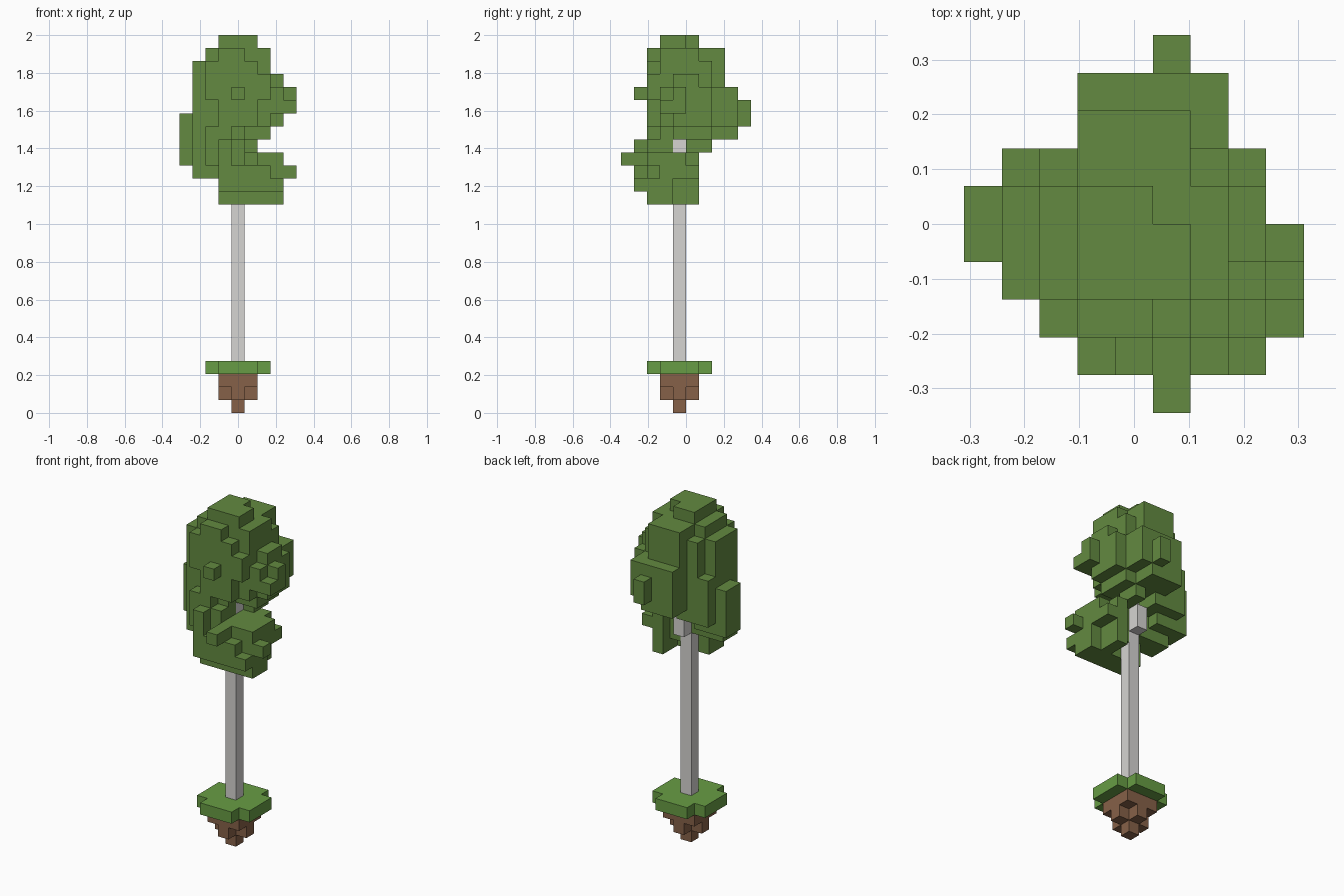
import bpy
import bmesh
from mathutils import Vector

if "Cube" in bpy.data.objects:
    bpy.data.objects.remove(bpy.data.objects["Cube"], do_unlink=True)

UNIT = 2 / 29  # edge of one block


def make_material(name, colour):
    mat = bpy.data.materials.new(name)
    mat.use_nodes = True
    mat.diffuse_color = (*colour, 1)
    mat.node_tree.nodes["Principled BSDF"].inputs["Base Color"].default_value = (*colour, 1)
    return mat


def fill(boxes):
    """Blocks inside inclusive ranges (x0, x1, y0, y1, z0, z1)."""
    return {(x, y, z)
            for x0, x1, y0, y1, z0, z1 in boxes
            for x in range(x0, x1 + 1)
            for y in range(y0, y1 + 1)
            for z in range(z0, z1 + 1)}


def build_blocks(name, cells, solid, material):
    """Join blocks into one shell, keeping only the exposed sides."""
    bm = bmesh.new()
    for cell in sorted(cells):
        low = Vector(cell) - Vector((0.5, 0, 0))
        for axis in range(3):
            u, v = Vector(), Vector()
            u[(axis + 1) % 3] = 1
            v[(axis + 2) % 3] = 1
            for step in (-1, 1):
                beside = list(cell)
                beside[axis] += step
                if tuple(beside) in solid:
                    continue
                start = low.copy()
                if step > 0:
                    start[axis] += 1
                corners = [start, start + u, start + u + v, start + v]
                if step < 0:
                    corners.reverse()
                bm.faces.new([bm.verts.new(c * UNIT) for c in corners])
    bmesh.ops.remove_doubles(bm, verts=bm.verts, dist=UNIT / 100)
    mesh = bpy.data.meshes.new(name)
    bm.to_mesh(mesh)
    bm.free()
    mesh.materials.append(material)
    obj = bpy.data.objects.new(name, mesh)
    bpy.context.collection.objects.link(obj)
    return obj


leaf_green = make_material("leaf green", (0.125, 0.255, 0.052))
grass_green = make_material("grass green", (0.137, 0.335, 0.058))
soil_brown = make_material("soil brown", (0.24, 0.12, 0.065))
bark_grey = make_material("bark grey", (0.67, 0.66, 0.645))

# Soil clump tapering to a point
soil = fill([
    (0, 0, -1, -1, 0, 0),
    (-1, 1, -1, -1, 1, 1),
    (0, 0, -2, 0, 1, 1),
    (-1, 1, -2, 0, 2, 2),
])

# Grass disc with cut corners
grass = fill([(-2, 2, -2, 0, 3, 3), (-1, 1, -3, 1, 3, 3)])

# Trunk and a short branch stub at the back
trunk = fill([(0, 0, -1, -1, 4, 24), (0, 0, 0, 0, 18, 19)])

# Lower leaf clump, in front of the trunk
lower_leaves = fill([
    (-1, 2, -3, -2, 16, 16),
    (3, 3, -3, -2, 16, 19),
    (1, 2, -1, -1, 17, 19),
    (2, 2, -1, 0, 16, 19),
    (-1, 2, -4, -2, 17, 18),
    (3, 3, -4, -4, 17, 17),
    (3, 3, -1, -1, 18, 19),
    (3, 3, 0, 0, 18, 18),
    (-2, 2, -3, -2, 19, 19),
    (4, 4, -3, -3, 18, 18),
    (1, 1, -5, -4, 19, 19),
    (-1, 0, -3, -2, 20, 20),
    (-1, -1, -4, -4, 19, 20),
])

# Side leaf clump, joining the lower and upper ones
side_leaves = fill([
    (-4, -4, -1, 0, 19, 22),
    (-3, -2, -2, -1, 18, 18),
    (-3, -2, -2, 0, 19, 22),
    (-1, -1, -2, -1, 18, 22),
    (-2, -1, -3, -2, 20, 21),
    (-3, -2, 1, 1, 20, 23),
    (-1, -1, 0, 1, 20, 21),
    (1, 1, 0, 1, 20, 20),
])

# Crown
crown = fill([
    (-1, 1, -2, -1, 28, 28),
    (-1, 0, 0, 0, 28, 28),
    (-2, 2, -2, 0, 22, 27),
    (-2, 2, 1, 1, 22, 26),
    (-1, 1, 1, 2, 22, 27),
    (-1, 0, -3, -3, 22, 27),
    (-2, 1, -3, -3, 24, 26),
    (1, 1, -3, -3, 22, 23),
    (2, 2, -3, -3, 24, 25),
    (-3, -3, -2, 0, 22, 26),
    (3, 3, -1, 0, 22, 25),
    (3, 3, -2, 1, 23, 24),
    (3, 3, 1, 1, 22, 22),
    (4, 4, -1, -1, 23, 24),
    (4, 4, -2, -2, 23, 23),
    (2, 2, 2, 3, 22, 24),
    (-1, 1, 3, 3, 22, 24),
    (1, 1, 4, 4, 22, 23),
    (0, 0, -4, -4, 24, 24),
    (0, 2, -1, 1, 21, 21),
    (-1, 1, 2, 3, 21, 21),
    (-1, 0, -2, -2, 21, 21),
])

leaves = (lower_leaves | side_leaves | crown) - trunk
solid = soil | grass | trunk | leaves

build_blocks("soil", soil, solid, soil_brown)
build_blocks("grass", grass, solid, grass_green)
build_blocks("trunk", trunk, solid, bark_grey)
build_blocks("leaves", leaves, solid, leaf_green)
